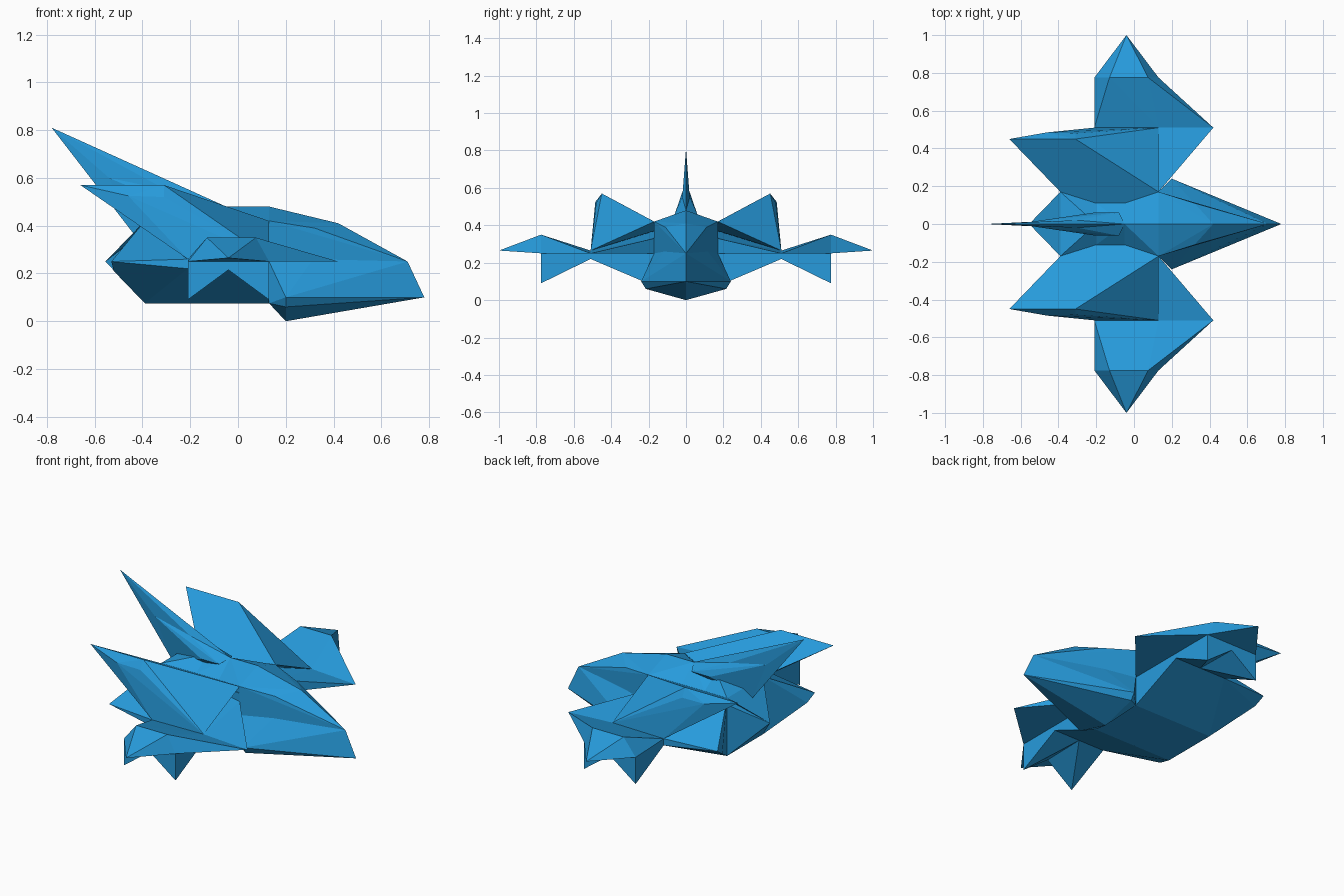
import bpy
import bmesh

# Remove the default cube only
default_cube = bpy.data.objects.get("Cube")
if default_cube is not None:
    bpy.data.objects.remove(default_cube, do_unlink=True)

# Single flat colour for the whole craft
SKY_BLUE = (.02, .33, .72, 1)
paint = bpy.data.materials.new("sky_blue_paint")
paint.use_nodes = True
paint.diffuse_color = SKY_BLUE
shader = next(n for n in paint.node_tree.nodes if n.type == "BSDF_PRINCIPLED")
shader.inputs["Base Color"].default_value = SKY_BLUE
shader.inputs["Roughness"].default_value = .7


def both_sides(x, y, z):
    """A corner point together with its twin across the centre plane."""
    return [(x, y, z), (x, -y, z)]


def faceted_part(name, corners, mirrored=False):
    """Wrap the corners in a convex flat-faced shell, optionally mirrored."""
    mesh = bpy.data.meshes.new(name)
    bm = bmesh.new()
    for corner in corners:
        bm.verts.new(corner)
    result = bmesh.ops.convex_hull(bm, input=bm.verts)
    unused = {v for v in result["geom_interior"] if isinstance(v, bmesh.types.BMVert)}
    bmesh.ops.delete(bm, geom=list(unused), context="VERTS")
    bmesh.ops.dissolve_limit(bm, angle_limit=.01, verts=bm.verts, edges=bm.edges)
    bmesh.ops.recalc_face_normals(bm, faces=bm.faces)
    bm.to_mesh(mesh)
    bm.free()
    mesh.materials.append(paint)
    part = bpy.data.objects.new(name, mesh)
    bpy.context.scene.collection.objects.link(part)
    if mirrored:
        modifier = part.modifiers.new("mirror_across_centre", "MIRROR")
        modifier.use_axis = (False, True, False)
        modifier.use_mirror_merge = False
    return part


# Shared stations along the length and across the span
front, back, stern = .13, -.21, -.39
root, elbow, outer = .17, .51, .775
belly, waist, shoulder, ridge = .075, .25, .42, .48
pod_middle = (front + back) / 2

# Shared corners of the wing
wing_point = (.42, elbow, waist)
wing_heel = (-.53, .46, waist)
wing_heel_low = (-.52, .4, .21)
elbow_front = (front, elbow, .265)
elbow_back = (back, elbow, .26)
elbow_front_low = (front, elbow, .22)
elbow_back_low = (back, elbow, .22)

# Main hull below the spine, with its tapered stern
stern_point = (-.555, 0, waist)
hull_corners = [stern_point]
for station in (front, stern):
    hull_corners += both_sides(station, root, .38)
    hull_corners += both_sides(station, root, belly)
faceted_part("main_hull", hull_corners)

# Spine that narrows between the fins
gully_front, gully_back = (both_sides(x, .11, .388) for x in (-.05, -.2))
spine_front = [(-.05, 0, ridge)] + gully_front
spine_back = [(-.2, 0, .46)] + gully_back
shoulders = both_sides(front, root, shoulder) + [(front, 0, ridge)]
stern_shoulders = both_sides(stern, root, shoulder) + [stern_point]
deck = both_sides(front, root, .37)
faceted_part("front_spine", shoulders + spine_front + deck)
faceted_part("middle_spine", spine_front + spine_back + both_sides(pod_middle, .11, .37))
faceted_part("rear_spine", spine_back + stern_shoulders)

# Upper nose with canopy facets
canopy_tip, nose_brow = (.42, 0, .41), (.71, 0, waist)
faceted_part("upper_nose", shoulders + [canopy_tip, nose_brow]
             + both_sides(.32, .11, .39) + both_sides(front, root, waist))

# Lower nose flaring out to a keel
nose_corners = [canopy_tip, nose_brow, (.78, 0, .1), (.2, 0, 0)]
nose_corners += both_sides(front, root, waist)
nose_corners += both_sides(front, root, belly)
nose_corners += both_sides(.2, .24, .1)
nose_corners += both_sides(.2, .215, .06)
faceted_part("lower_nose", nose_corners)

# Swept tail: a wide root fairing carrying a thin blade
tail_waist = both_sides(-.54, .012, .6) + both_sides(-.3, .02, .55)
tail_heel = (-.44, 0, .37)
fairing_corners = [tail_heel, (-.05, 0, ridge)] + tail_waist
fairing_corners += both_sides(-.08, .062, .455)
fairing_corners += both_sides(-.2, .062, .455)
faceted_part("tail_fairing", fairing_corners)
faceted_part("tail_blade", tail_waist + [
    (-.78, 0, .81), (-.05, 0, ridge), tail_heel])

# Inner wing from the hull out to the elbow
faceted_part("inner_wing", [
    (stern, root, shoulder), (front, root, .33),
    (stern, root, belly), (front, root, belly),
    wing_heel, wing_heel_low,
    elbow_back, elbow_front, elbow_back_low, elbow_front_low,
], mirrored=True)

# Raised fin sweeping back over the inner wing
faceted_part("raised_fin", [
    (-.66, .45, .57), (-.31, .45, .57),
    (-.31, .48, .52), (-.46, .485, .525),
    (stern, root, shoulder), (front, root, shoulder),
    gully_front[0], gully_back[0],
    elbow_back, elbow_front,
], mirrored=True)

# Flat-bottomed leading wedge in front of the inner wing
faceted_part("inner_leading_wedge", [
    wing_point, elbow_front, (front, elbow, waist),
    (front, root, .33), (front, root, waist),
], mirrored=True)

# Outer wing pod
pod_rim = [(back, outer, waist), (-.13, outer, .35),
           (.075, outer, .35), (front, outer, waist)]
faceted_part("outer_pod", pod_rim + [
    elbow_back, elbow_front, elbow_back_low, elbow_front_low,
    (pod_middle, outer, .215),
], mirrored=True)

# Pointed wing tip
faceted_part("wing_tip", pod_rim + [(pod_middle, 1, .265)], mirrored=True)

# Flat-bottomed leading wedge in front of the pod
faceted_part("outer_leading_wedge", [
    wing_point, elbow_front, (front, elbow, waist),
    (.075, outer, .35), (front, outer, waist),
], mirrored=True)

# Two downward blades beneath each pod, with a notch between them
for label, station in (("front", front), ("rear", back)):
    faceted_part(label + "_pod_blade", [
        (station, outer, waist), (station, outer, .09),
        (pod_middle, outer, .215), (pod_middle, outer, waist),
        (station, elbow, .22), (pod_middle, elbow, .22),
        (station, elbow, waist),
    ], mirrored=True)
